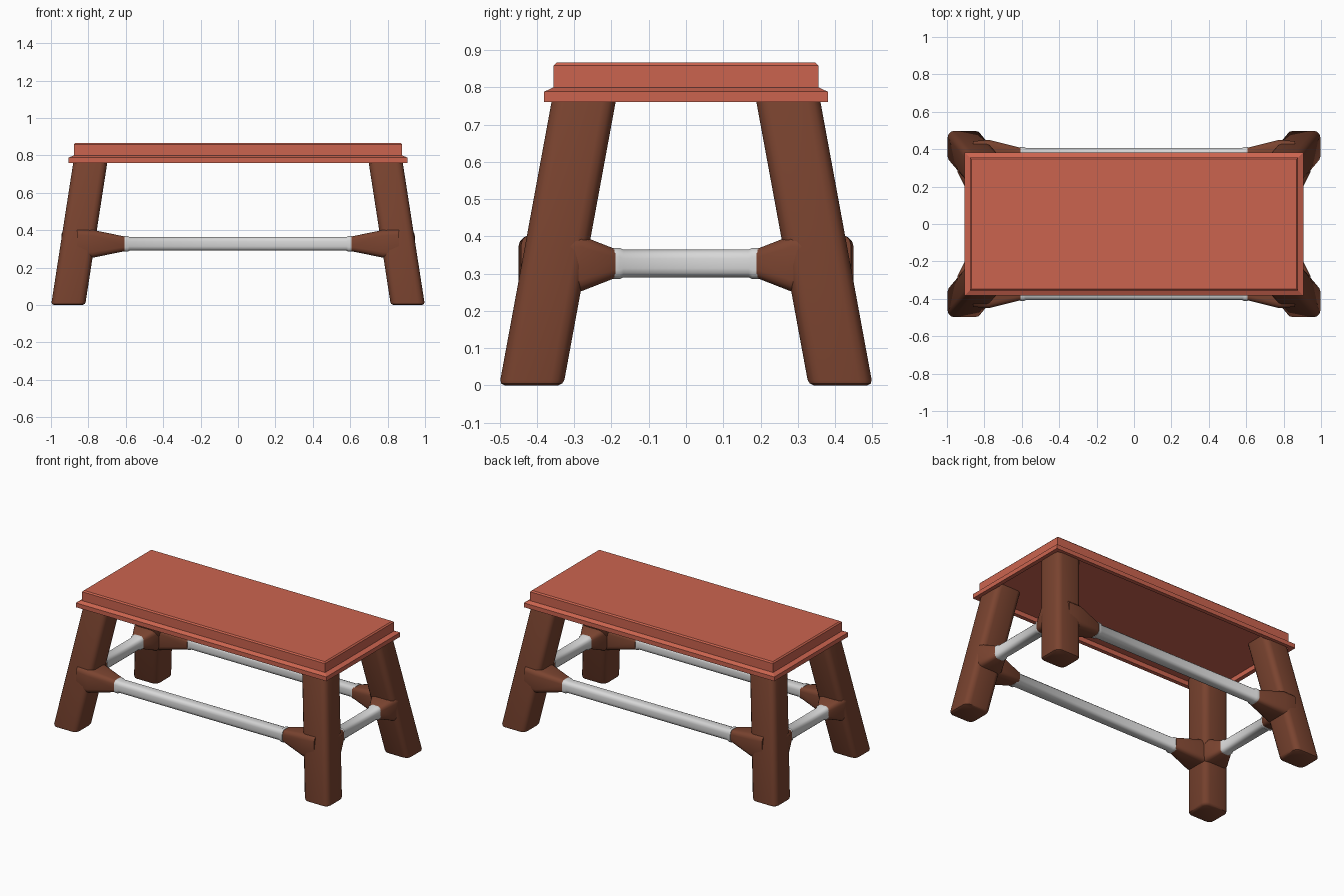
import bpy, bmesh, math
from mathutils import Vector

if "Cube" in bpy.data.objects:
    bpy.data.objects.remove(bpy.data.objects["Cube"])


def material(name, rgb):
    m = bpy.data.materials.new(name)
    m.diffuse_color = (*rgb, 1)
    m.use_nodes = True
    m.node_tree.nodes["Principled BSDF"].inputs["Base Color"].default_value = m.diffuse_color
    return m


RED = material("painted red", (0.60, 0.127, 0.078))
BROWN = material("dark brown", (0.195, 0.057, 0.029))
GREY = material("light grey", (0.68, 0.68, 0.68))


def ring(hu, hv, r, seg):
    """Points of a rounded rectangle; r = 0 gives a plain rectangle."""
    if r == 0:
        return [(hu, hv), (-hu, hv), (-hu, -hv), (hu, -hv)]
    pts = []
    for q, (su, sv) in enumerate([(1, 1), (-1, 1), (-1, -1), (1, -1)]):
        for i in range(seg + 1):
            a = math.pi / 2 * (q + i / seg)
            pts.append((su * (hu - r) + r * math.cos(a), sv * (hv - r) + r * math.sin(a)))
    return pts


def loft(name, mat, axis, sections, seg=3, smooth=True):
    """Skin rounded-rectangle sections (centre, half_u, half_v, radius) placed across an axis."""
    u, v = {"x": (Vector((0, 1, 0)), Vector((0, 0, 1))),
            "y": (Vector((1, 0, 0)), Vector((0, 0, 1))),
            "z": (Vector((1, 0, 0)), Vector((0, 1, 0)))}[axis]
    bm = bmesh.new()
    rings = [[bm.verts.new(Vector(c) + u * a + v * b) for a, b in ring(hu, hv, r, seg)]
             for c, hu, hv, r in sections]
    n = len(rings[0])
    for lo, hi in zip(rings, rings[1:]):
        for i in range(n):
            bm.faces.new((lo[i], lo[(i + 1) % n], hi[(i + 1) % n], hi[i]))
    bm.faces.new(rings[0])
    bm.faces.new(rings[-1])
    bmesh.ops.recalc_face_normals(bm, faces=bm.faces)
    me = bpy.data.meshes.new(name)
    bm.to_mesh(me)
    bm.free()
    me.materials.append(mat)
    ob = bpy.data.objects.new(name, me)
    bpy.context.collection.objects.link(ob)
    if smooth:
        bpy.context.view_layer.objects.active = ob
        ob.select_set(True)
        bpy.ops.object.shade_smooth_by_angle(angle=math.radians(35))
        ob.select_set(False)
    return ob


# Top: slab with a stepped lip and a recessed underside
loft("seat_top", RED, "z", [((0, 0, z), hx, hy, 0) for hx, hy, z in [
    (0.878, 0.355, 0.79), (0.878, 0.355, 0.76), (0.905, 0.381, 0.76), (0.905, 0.381, 0.788),
    (0.878, 0.355, 0.80), (0.878, 0.355, 0.858), (0.870, 0.347, 0.866)]], smooth=False)

ROD_Z = 0.327
LEG_X, LEG_Y = 0.857, 0.365     # leg centre at stretcher height


def leg_section(sx, sy, z, shrink=0.0):
    t = z / 0.76
    x, y = 0.908 - 0.118 * t, 0.415 - 0.14 * t
    return ((sx * x, sy * y, z), 0.091 - shrink, 0.086 - shrink, 0.036 - shrink)


for sx, side in ((-1, "left"), (1, "right")):
    for sy, end in ((-1, "front"), (1, "back")):
        # Splayed leg with a softened foot
        loft(f"{end}_{side}_leg", BROWN, "z", [
            leg_section(sx, sy, 0, 0.014), leg_section(sx, sy, 0.005, 0.004),
            leg_section(sx, sy, 0.015), leg_section(sx, sy, 0.79)])
        # Tapered sockets that receive the stretchers
        loft(f"{end}_{side}_long_socket", BROWN, "x", [
            ((sx * x, sy * LEG_Y, ROD_Z), hu, hv, r) for x, hu, hv, r in
            [(0.86, 0.078, 0.078, 0.03), (0.775, 0.085, 0.074, 0.03), (0.595, 0.040, 0.037, 0.022)]])
        loft(f"{end}_{side}_short_socket", BROWN, "y", [
            ((sx * LEG_X, sy * y, ROD_Z), hu, hv, r) for y, hu, hv, r in
            [(0.36, 0.078, 0.078, 0.03), (0.28, 0.088, 0.074, 0.03), (0.185, 0.040, 0.037, 0.022)]])


# Stretcher rods with raised end collars
def rod(name, axis, half, offset):
    prof = [(-half, 0.034), (-half, 0.042), (-half + 0.018, 0.042), (-half + 0.028, 0.037)]
    prof += [(-p, h) for p, h in reversed(prof)]
    place = (lambda p: (p, offset, ROD_Z)) if axis == "x" else (lambda p: (offset, p, ROD_Z))
    loft(name, GREY, axis, [(place(p), h, h, 0.024) for p, h in prof])


for s, end, side in ((-1, "front", "left"), (1, "back", "right")):
    rod(f"{end}_stretcher", "x", 0.608, s * 0.37)
    rod(f"{side}_stretcher", "y", 0.196, s * LEG_X)
